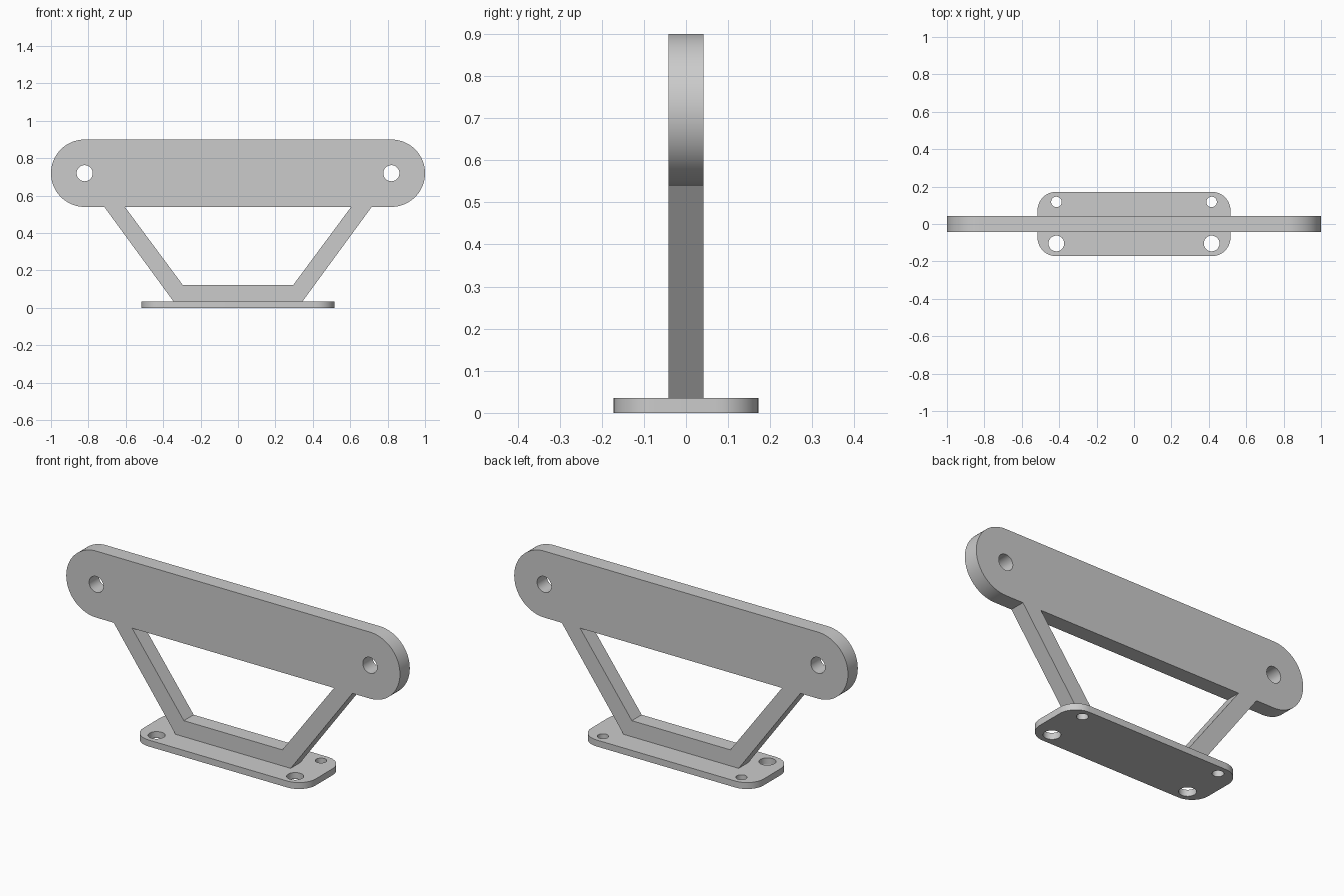
import bpy
import bmesh
from math import sin, cos, radians, pi

default_cube = bpy.data.objects.get("Cube")
if default_cube:
    bpy.data.objects.remove(default_cube, do_unlink=True)

# Single plain grey finish
grey = bpy.data.materials.new("light_grey")
grey.use_nodes = True
colour = (0.6, 0.6, 0.6, 1.0)
grey.diffuse_color = colour
grey.node_tree.nodes["Principled BSDF"].inputs["Base Color"].default_value = colour


def arc(cx, cy, r, start, end, steps):
    """Points along an arc, angles in degrees."""
    return [(cx + r * cos(radians(start + (end - start) * i / steps)),
             cy + r * sin(radians(start + (end - start) * i / steps)))
            for i in range(steps + 1)]


def circle(cx, cy, r):
    return arc(cx, cy, r, 0, 360, 48)[:-1]


def mirrored(half):
    """Close a right-hand half outline with its mirror image."""
    return half + [(-x, y) for x, y in reversed(half)]


def extruded_plate(name, loops, thickness):
    """Extrude an outline with holes, centred on its local z = 0."""
    curve = bpy.data.curves.new(name + "_profile", "CURVE")
    curve.dimensions = "2D"
    curve.fill_mode = "BOTH"
    curve.extrude = thickness / 2
    for loop in loops:
        spline = curve.splines.new("POLY")
        spline.points.add(len(loop) - 1)
        for point, (x, y) in zip(spline.points, loop):
            point.co = (x, y, 0, 1)
        spline.use_cyclic_u = True
    helper = bpy.data.objects.new(name + "_profile", curve)
    bpy.context.collection.objects.link(helper)
    bpy.context.view_layer.update()
    depsgraph = bpy.context.evaluated_depsgraph_get()
    mesh = bpy.data.meshes.new_from_object(helper.evaluated_get(depsgraph))
    bpy.data.objects.remove(helper)
    bpy.data.curves.remove(curve)

    # Weld the caps to the walls and merge the flat triangles
    bm = bmesh.new()
    bm.from_mesh(mesh)
    bmesh.ops.remove_doubles(bm, verts=bm.verts, dist=0.0001)
    bmesh.ops.dissolve_limit(bm, angle_limit=radians(0.5),
                             verts=bm.verts, edges=bm.edges)
    bmesh.ops.recalc_face_normals(bm, faces=bm.faces)
    bm.to_mesh(mesh)
    bm.free()
    mesh.name = name
    mesh.materials.clear()
    mesh.materials.append(grey)

    obj = bpy.data.objects.new(name, mesh)
    bpy.context.collection.objects.link(obj)
    bpy.ops.object.select_all(action="DESELECT")
    obj.select_set(True)
    bpy.context.view_layer.objects.active = obj
    bpy.ops.object.shade_smooth_by_angle(angle=radians(30))
    return obj


# Base plate: rounded rectangle, large holes in front and small ones behind
base_height = 0.035
half_x, half_y, corner = 0.516, 0.172, 0.1
base_outline = mirrored(
    arc(half_x - corner, half_y - corner, corner, 90, 0, 12)
    + arc(half_x - corner, corner - half_y, corner, 0, -90, 12))
base_holes = [circle(side * 0.415, y, r)
              for side in (-1, 1) for y, r in ((-0.104, 0.042), (0.118, 0.028))]
base = extruded_plate("base_plate", [base_outline] + base_holes, base_height)
base.location.z = base_height / 2

# Upright bracket: round-ended bar on two slanted legs and a foot rail
bar_x, bar_z, bar_r = 0.82, 0.72, 0.18
bar_bottom = bar_z - bar_r
bracket_outline = mirrored(
    arc(bar_x, bar_z, bar_r, 90, -90, 40)
    + [(0.715, bar_bottom), (0.345, base_height)])
window = mirrored([(0.605, bar_bottom), (0.295, 0.122)])
pin_holes = [circle(side * bar_x, bar_z, 0.043) for side in (-1, 1)]
bracket = extruded_plate("upright_bracket",
                         [bracket_outline, window] + pin_holes, 0.084)
bracket.rotation_euler.x = pi / 2
